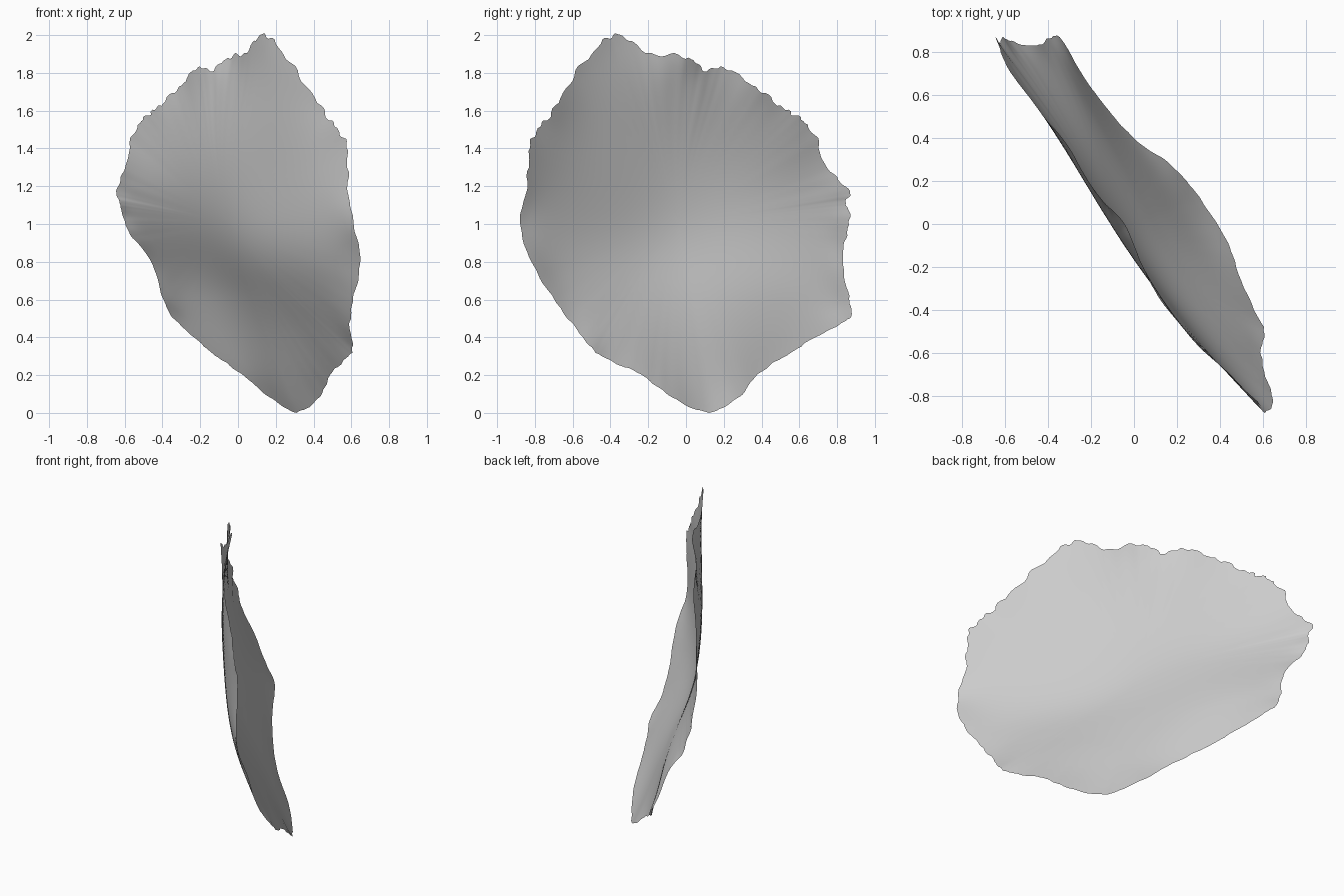
import bpy, bmesh, math, random
from mathutils import Vector, Matrix

cube = bpy.data.objects.get("Cube")
if cube:
    bpy.data.objects.remove(cube)
random.seed(4)

# Rim of the thin flake, from the peak round by the +x edge
RIM = [Vector(p) for p in (
    (.12, -.35, 2), (.2, -.45, 1.95), (.31, -.58, 1.8), (.45, -.7, 1.6),
    (.52, -.78, 1.5), (.58, -.83, 1.4), (.58, -.84, 1.2), (.61, -.88, 1),
    (.65, -.82, .8), (.61, -.7, .6), (.59, -.59, .45), (.61, -.5, .34),
    (.57, -.42, .28), (.49, -.24, .2), (.44, -.09, .09), (.32, .1, 0),
    (.18, .27, .07), (.02, .38, .2), (-.12, .53, .3), (-.25, .71, .41),
    (-.34, .87, .5), (-.4, .86, .6), (-.46, .83, .8), (-.58, .85, .95),
    (-.61, .87, 1.05), (-.63, .84, 1.11), (-.64, .87, 1.17), (-.6, .75, 1.29),
    (-.55, .67, 1.48), (-.48, .58, 1.57), (-.42, .5, 1.62), (-.31, .37, 1.72),
    (-.22, .21, 1.82), (-.14, .1, 1.81), (-.04, 0, 1.88), (.04, -.2, 1.9))]
STEPS, RINGS = 9, 28

# Flake axes: n across the sheet, u along it
turn = Matrix.Rotation(math.radians(35), 3, "Z")


def bend(u, z):
    """Offset of the sheet: dished top, slanted fold, flared foot."""
    fold = math.tanh((z - .72 - .22 * u) / .3)
    flare = .35 * max(0, .6 - z) ** 2
    cup = .14 * min(0, u) ** 2
    ripple = .005 * math.sin(5 * u + 3 * z) * math.sin(6 * z - 2 * u)
    return .035 + .05 * u - .13 * fold + flare + cup + ripple


def smooth_rim():
    """Catmull-Rom curve through the rim, in flake axes."""
    out = []
    count = len(RIM)
    for i in range(count):
        a, b, c, d = (RIM[(i + k) % count] for k in (-1, 0, 1, 2))
        for s in range(STEPS):
            t = s / STEPS
            p = b + .5 * t * (c - a + t * (2*a - 5*b + 4*c - d + t * (3*(b - c) + d - a)))
            out.append(turn.inverted() @ p)
    return out


rim = smooth_rim()
pulls = [(p.y, p.z, p.x - bend(p.y, p.z)) for p in rim]


def rim_pull(u, z):
    """Distance-weighted offset that carries the rim's curl into the sheet."""
    total = weight = 0
    for pu, pz, pull in pulls:
        w = ((u - pu) ** 2 + (z - pz) ** 2 + .001) ** -1.5
        total += w * pull
        weight += w
    return total / weight


# Chipped edge, rougher along the top
for i, p in enumerate(rim):
    amount = .013 if p.z > 1.2 else .005
    chip = amount * (math.sin(i) * math.sin(i * .27) + random.uniform(-.4, .4))
    p += Vector((0, p.y, p.z - 1)).normalized() * chip

# Sheet built as rings from the middle out to the rim
bm = bmesh.new()
hub = bm.verts.new(turn @ Vector((bend(0, 1), 0, 1)))
rings = []
for j in range(1, RINGS + 1):
    r = j / RINGS
    row = []
    for p in rim:
        u, z = p.y * r, 1 + (p.z - 1) * r
        n = bend(u, z) + r * r * rim_pull(u, z)
        row.append(bm.verts.new(turn @ Vector((n, u, z))))
    rings.append(row)

for i in range(len(rim)):
    k = (i + 1) % len(rim)
    bm.faces.new((hub, rings[0][i], rings[0][k]))
    for inner, outer in zip(rings, rings[1:]):
        bm.faces.new((inner[i], outer[i], outer[k], inner[k]))
bmesh.ops.recalc_face_normals(bm, faces=bm.faces)
bm.faces.ensure_lookup_table()
if bm.faces[0].normal.x < 0:
    bmesh.ops.reverse_faces(bm, faces=bm.faces)

# Stand the foot on the ground
low = min(v.co.z for v in bm.verts)
bmesh.ops.translate(bm, verts=bm.verts, vec=(0, 0, -low))

mesh = bpy.data.meshes.new("flake_sheet")
bm.to_mesh(mesh)
bm.free()
flake = bpy.data.objects.new("flake_sheet", mesh)
bpy.context.collection.objects.link(flake)
for poly in mesh.polygons:
    poly.use_smooth = True

grey = bpy.data.materials.new("plain_grey")
grey.use_nodes = True
colour = (.6, .6, .6, 1)
grey.diffuse_color = colour
grey.node_tree.nodes["Principled BSDF"].inputs["Base Color"].default_value = colour
mesh.materials.append(grey)
